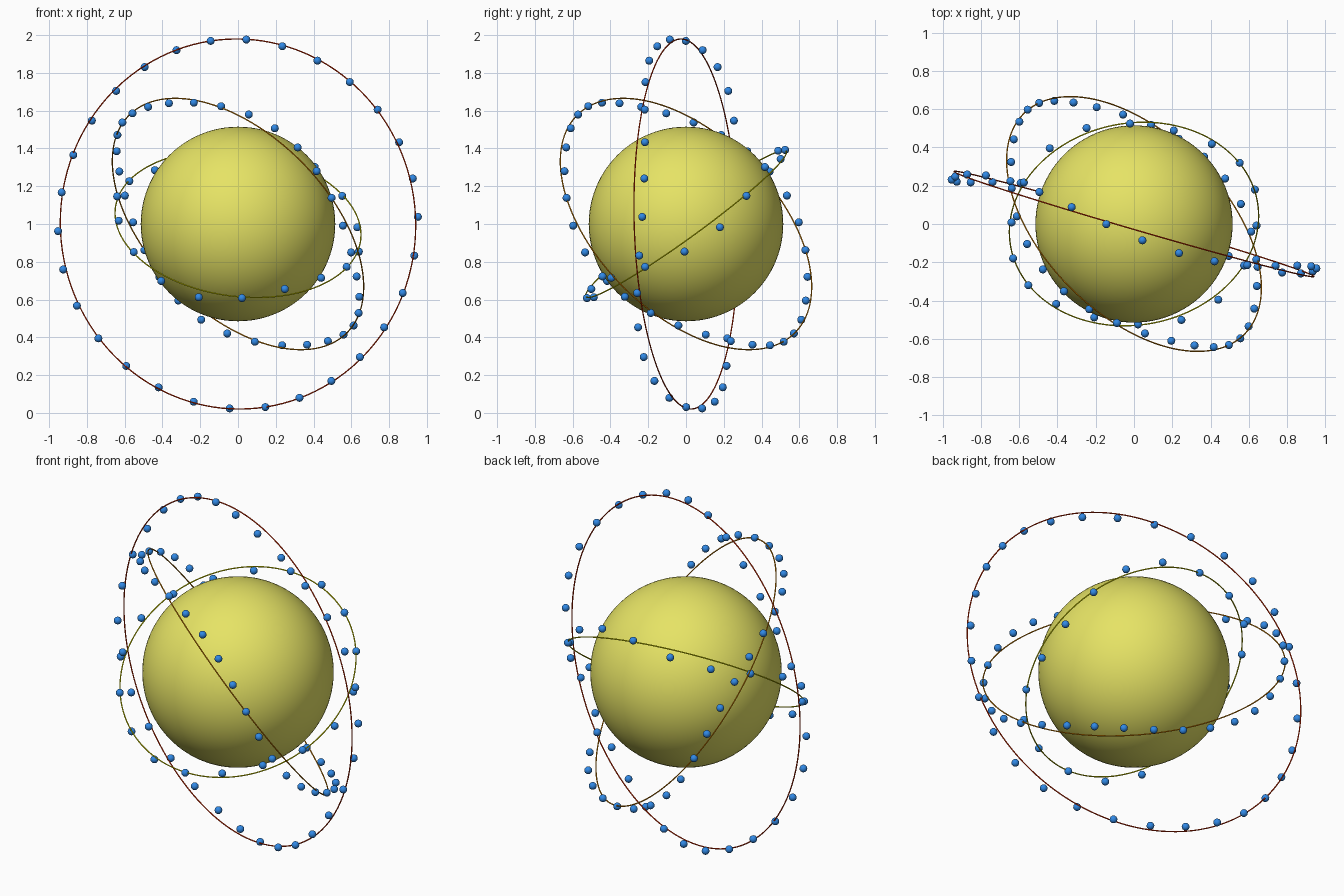
import bpy
from math import cos, sin, radians, tau
from mathutils import Vector

old = bpy.data.objects.get("Cube")
if old:
    bpy.data.objects.remove(old, do_unlink=True)

CENTRE = Vector((0, 0, 1))
WAVE = 0.054       # sideways swing of the beads about their ring
BEAD = 0.021
TUBE = 0.0035


def material(name, rgb):
    m = bpy.data.materials.new(name)
    m.use_nodes = True
    colour = (*rgb, 1)
    m.diffuse_color = colour
    m.node_tree.nodes["Principled BSDF"].inputs["Base Color"].default_value = colour
    return m


def ball(name, radius, segments, rings, mat):
    bpy.ops.mesh.primitive_uv_sphere_add(
        radius=radius, segments=segments, ring_count=rings, location=CENTRE)
    obj = bpy.context.object
    obj.name = name
    obj.data.materials.append(mat)
    bpy.ops.object.shade_smooth()
    return obj


yellow = material("soft yellow", (0.79, 0.77, 0.13))
blue = material("bead blue", (0.03, 0.25, 0.79))
red = material("ring red", (0.9, 0.03, 0.0))
orange = material("ring orange", (0.9, 0.3, 0.0))
bright = material("ring yellow", (0.8, 0.8, 0.0))

# Central ball
ball("core", 0.515, 96, 48, yellow)

# Bead mesh shared by every bead
first = ball("bead_source", BEAD, 16, 10, blue)
bead_mesh = first.data
bpy.data.objects.remove(first, do_unlink=True)


def orbit(name, normal, radius, count, start, phase, mat):
    """A thin ring with beads that wave three times around it."""
    n = Vector(normal).normalized()
    u = (Vector((1, 0, 0)) - n * n.x).normalized()
    v = n.cross(u)

    # Ring
    bpy.ops.mesh.primitive_torus_add(
        major_radius=radius, minor_radius=TUBE, major_segments=128,
        minor_segments=8, location=CENTRE,
        rotation=n.to_track_quat("Z", "Y").to_euler())
    ring = bpy.context.object
    ring.name = name + "_ring"
    ring.data.materials.append(mat)
    bpy.ops.object.shade_smooth()

    # Beads
    for i in range(count):
        t = radians(start) + tau * i / count
        swing = WAVE * cos(3 * t + radians(phase))
        bead = bpy.data.objects.new(f"{name}_bead_{i + 1}", bead_mesh)
        bead.location = CENTRE + radius * (cos(t) * u + sin(t) * v) + swing * n
        bpy.context.collection.objects.link(bead)


orbit("outer", (-0.28, -0.96, -0.028), 0.98, 30, 2.6, 139, red)
orbit("middle", (1, 1, 1), 0.815, 32, -98.2, 215, orange)
orbit("inner", (0.11, -0.588, 0.81), 0.655, 18, 11.9, 167, bright)
